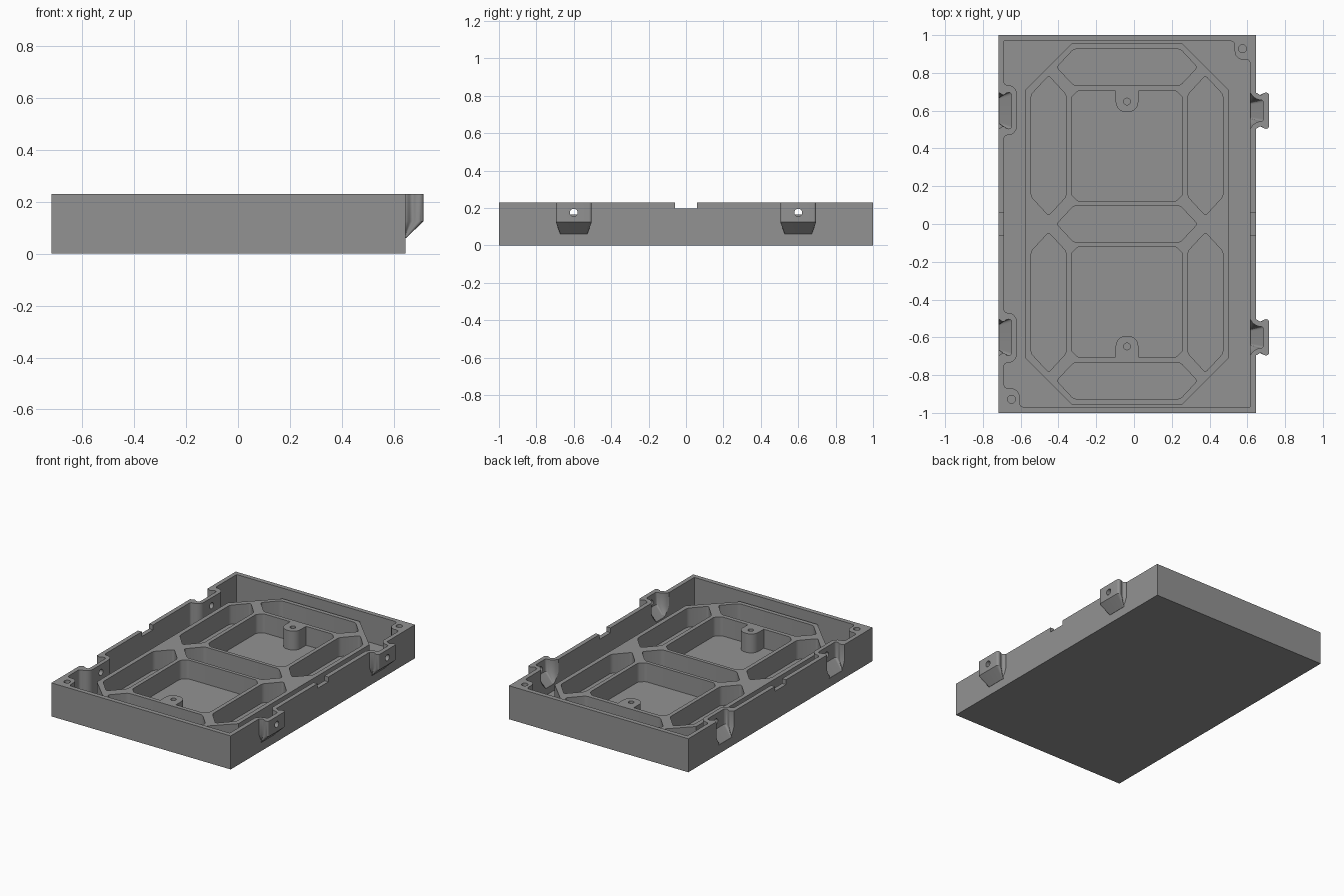
import bpy, bmesh, math
from mathutils import Vector, Matrix

if "Cube" in bpy.data.objects:
    bpy.data.objects.remove(bpy.data.objects["Cube"])

TOP, FLOOR, RIB = 0.23, 0.035, 0.165
LEFT, RIGHT = -0.7175, 0.645
CX = -0.037                      # centre line of the tray

mat = bpy.data.materials.new("mid_grey")
mat.diffuse_color = (0.29, 0.29, 0.29, 1)
mat.use_nodes = True
mat.node_tree.nodes["Principled BSDF"].inputs["Base Color"].default_value = mat.diffuse_color


def rounded(points, steps=6):
    """Outline from (x, y, radius) corners, each rounded where radius > 0."""
    out = []
    for i, (x, y, r) in enumerate(points):
        p = Vector((x, y))
        if r == 0:
            out.append(p)
            continue
        a = p + (Vector(points[i - 1][:2]) - p).normalized() * r
        b = p + (Vector(points[(i + 1) % len(points)][:2]) - p).normalized() * r
        c = a + b - p
        for k in range(steps + 1):
            t = math.pi / 2 * k / steps
            out.append(c + (p - b) * math.cos(t) + (p - a) * math.sin(t))
    return out


def loft(name, rings):
    """Solid through equal-length rings of 3D points, lowest ring first."""
    bm = bmesh.new()
    vs = [[bm.verts.new(p) for p in ring] for ring in rings]
    n = len(vs[0])
    for lo, hi in zip(vs, vs[1:]):
        for i in range(n):
            j = (i + 1) % n
            bm.faces.new((lo[i], lo[j], hi[j], hi[i]))
    bm.faces.new(vs[0][::-1])
    bm.faces.new(vs[-1])
    bmesh.ops.recalc_face_normals(bm, faces=bm.faces)
    me = bpy.data.meshes.new(name)
    bm.to_mesh(me)
    bm.free()
    me.materials.append(mat)
    ob = bpy.data.objects.new(name, me)
    bpy.context.collection.objects.link(ob)
    return ob


def prism(name, outline, z0, z1):
    return loft(name, [[(p[0], p[1], z) for p in outline] for z in (z0, z1)])


def box(name, x0, x1, y0, y1, z0, z1):
    return prism(name, [(x0, y0), (x1, y0), (x1, y1), (x0, y1)], z0, z1)


def circle(x, y, r, n=24):
    return [(x + r * math.cos(2 * math.pi * i / n),
             y + r * math.sin(2 * math.pi * i / n)) for i in range(n)]


def combine(target, tool, op='DIFFERENCE'):
    m = target.modifiers.new(op, 'BOOLEAN')
    m.operation, m.solver, m.object = op, 'EXACT', tool
    bpy.context.view_layer.objects.active = target
    bpy.ops.object.modifier_apply(modifier=m.name)
    bpy.data.objects.remove(tool)


def clip(name, half, x, y, z_low, z_mid, z_top):
    """Clip shape: upright above z_mid, tapering back to the wall below it."""
    pts = rounded(half + [(a, -b, r) for a, b, r in half[::-1]])
    x0 = min(p.x for p in pts)
    low = [(x + x0 + (p.x - x0) * 0.15, y + p.y * 0.75, z_low) for p in pts]
    return loft(name, [low] + [[(x + p.x, y + p.y, z) for p in pts]
                               for z in (z_mid, z_top)])


CLIP = [(-0.01, -0.095, 0), (0.005, -0.095, 0.006), (0.025, -0.08, 0.01),
        (0.045, -0.096, 0.01), (0.07, -0.096, 0.015)]
HOLLOW = [(-0.04, -0.1, 0), (-0.03, -0.095, 0), (-0.005, -0.06, 0.025),
          (0.04, -0.055, 0.012)]

# Outer tray with clips on the right wall
tray = box("tray", LEFT, RIGHT, -1, 1, 0, TOP)
for s in (-1, 1):
    combine(tray, clip("clip", CLIP, RIGHT, s * 0.6, 0.06, 0.125, TOP), 'UNION')

# Inner cavity, going round the socket walls and the two corner bosses
inner = [(0.615, -0.968, 0), (0.615, 0.87, 0.02), (0.533, 0.87, 0.045),
         (0.533, 0.968, 0.02), (-0.688, 0.968, 0)]
for y0, y1 in ((0.735, 0.47), (-0.47, -0.735)):
    inner += [(-0.688, y0, 0.018), (-0.62, y0, 0.048),
              (-0.62, y1, 0.048), (-0.688, y1, 0.018)]
inner += [(-0.688, -0.87, 0.02), (-0.606, -0.87, 0.045), (-0.606, -0.968, 0.02)]
combine(tray, prism("cavity", rounded(inner), FLOOR, 0.3))

# Clip hollows, sockets in the left wall and cross holes through both
for s in (-1, 1):
    combine(tray, clip("hollow", HOLLOW, RIGHT, s * 0.6, 0.08, 0.145, 0.3))
    combine(tray, clip("socket", CLIP, LEFT, s * 0.6, 0.06, 0.125, 0.3))
    hole = prism("cross_hole", circle(0, 0, 0.021), -1, 1)
    hole.data.transform(Matrix.Translation((0, s * 0.6, 0.175))
                        @ Matrix.Rotation(math.pi / 2, 4, 'Y'))
    combine(tray, hole)

# Corner boss holes and the notch in both long walls
for x, y in ((0.575, 0.928), (-0.648, -0.928)):
    combine(tray, prism("boss_hole", circle(x, y, 0.021), 0.08, 0.3))
combine(tray, box("notch", -1, 1, -0.06, 0.06, 0.197, 0.3))


def hexagon(cx, cy, hx, hy, c, along_x):
    """Elongated hexagon with points at the ends of its long axis."""
    if along_x:
        pts = [(hx, 0), (hx - c, hy), (c - hx, hy), (-hx, 0), (c - hx, -hy), (hx - c, -hy)]
    else:
        pts = [(hx, c - hy), (hx, hy - c), (0, hy), (-hx, hy - c), (-hx, c - hy), (0, -hy)]
    return rounded([(cx + x, cy + y, 0.015) for x, y in pts], 4)


# Octagonal rib frame
corner = [(0.2925, 0.955), (0.5375, 0.71)]
frame = [(CX + x, y) for x, y in corner] + [(CX + x, -y) for x, y in corner[::-1]]
frame += [(CX - x, -y) for x, y in corner] + [(CX - x, y) for x, y in corner[::-1]]
ribs = prism("rib_frame", frame, FLOOR - 0.015, RIB)

# Hexagonal pockets
pockets = [hexagon(CX, y, 0.372, 0.096, 0.09, True) for y in (-0.83, 0, 0.83)]
pockets += [hexagon(CX + sx * 0.415, sy * 0.415, 0.0925, 0.37, 0.1, False)
            for sx in (-1, 1) for sy in (-1, 1)]

# Main pockets, each leaving a round-ended screw post on its outer side
for s in (-1, 1):
    half = [(0.06, 0.705, 0), (0.26, 0.705, 0.012), (0.295, 0.67, 0.012),
            (0.295, 0.155, 0.012), (0.26, 0.12, 0.012)]
    shape = [(0.06, 0.592, 0.055)] + half
    shape += [(-x, y, r) for x, y, r in shape[::-1]]
    pockets.append(rounded([(CX + x, s * y, r) for x, y, r in shape]))
    pockets.append(circle(CX, s * 0.648, 0.018))

for outline in pockets:
    combine(ribs, prism("pocket", outline, 0, 0.3))

# Smooth the curved walls, keep every edge crisp
for ob in (tray, ribs):
    bpy.ops.object.select_all(action='DESELECT')
    ob.select_set(True)
    bpy.context.view_layer.objects.active = ob
    bpy.ops.object.shade_smooth_by_angle(angle=math.radians(30))
